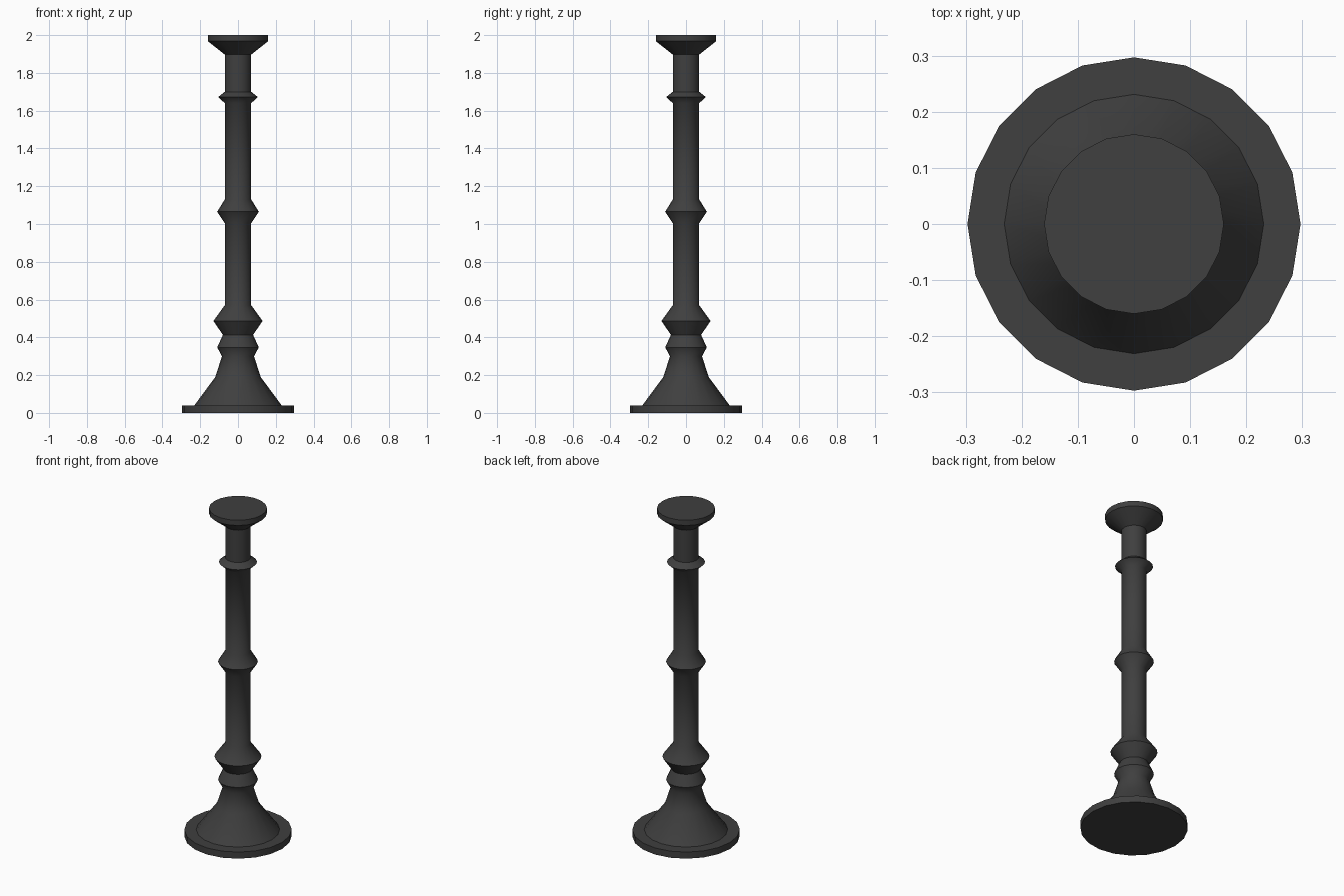
import bpy
import bmesh
from math import radians, cos, sin, tau

SIDES = 20

cube = bpy.data.objects.get("Cube")
if cube:
    bpy.data.objects.remove(cube, do_unlink=True)

# Single dark iron colour
iron = bpy.data.materials.new("dark_iron")
iron.use_nodes = True
colour = (0.05, 0.05, 0.05, 1)
iron.diffuse_color = colour
iron.node_tree.nodes["Principled BSDF"].inputs["Base Color"].default_value = colour


def turned_part(name, profile, cap_bottom=False, cap_top=False):
    """Turn a (radius, height) profile around the z axis."""
    bm = bmesh.new()
    rings = [[bm.verts.new((r * cos(tau * i / SIDES), r * sin(tau * i / SIDES), z))
              for i in range(SIDES)] for r, z in profile]
    for low, high in zip(rings, rings[1:]):
        for i in range(SIDES):
            j = (i + 1) % SIDES
            bm.faces.new((low[i], low[j], high[j], high[i]))
    if cap_bottom:
        bm.faces.new(rings[0][::-1])
    if cap_top:
        bm.faces.new(rings[-1])
    mesh = bpy.data.meshes.new(name)
    bm.to_mesh(mesh)
    bm.free()
    mesh.materials.append(iron)
    obj = bpy.data.objects.new(name, mesh)
    bpy.context.collection.objects.link(obj)
    bpy.ops.object.select_all(action="DESELECT")
    obj.select_set(True)
    bpy.context.view_layer.objects.active = obj
    bpy.ops.object.shade_smooth_by_angle(angle=radians(48))
    return obj


# Flat round base with a narrow ledge
turned_part("base_plate", [(0.297, 0), (0.297, 0.04), (0.231, 0.04)], cap_bottom=True)

# Flared foot rising to a small ring
turned_part("foot", [(0.231, 0.04), (0.12, 0.19), (0.085, 0.30),
                     (0.11, 0.347), (0.08, 0.413)])

# Slim stem with a lower knop, middle ring and upper collar
turned_part("stem", [(0.08, 0.413), (0.13, 0.487), (0.07, 0.57),
                     (0.07, 1.005), (0.11, 1.065), (0.07, 1.13),
                     (0.07, 1.64), (0.105, 1.672), (0.07, 1.7),
                     (0.07, 1.897)])

# Flared cup with a flat top
turned_part("cup", [(0.07, 1.897), (0.16, 1.968), (0.16, 2.0)], cap_top=True)
